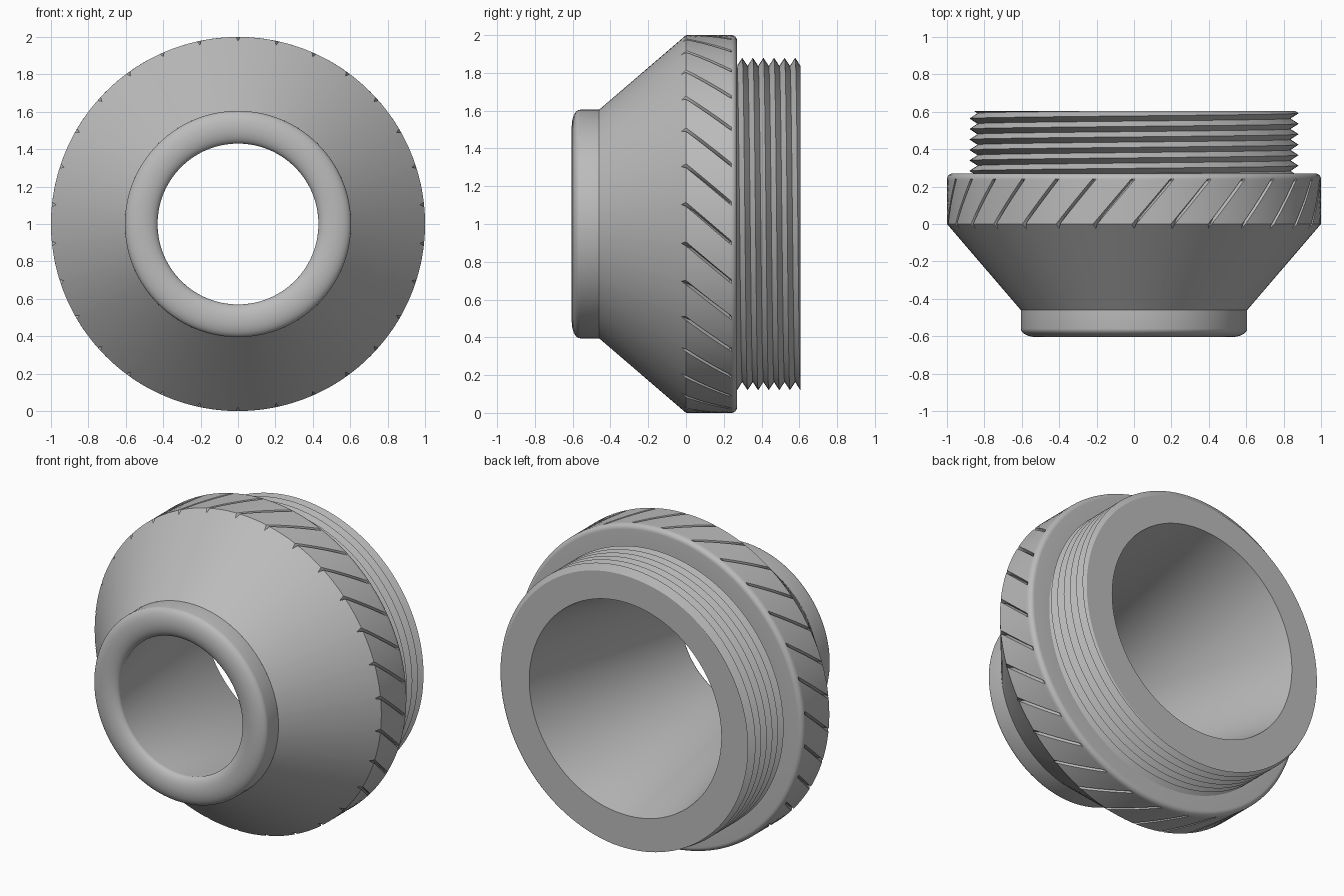
import bpy, bmesh
from math import sin, cos, pi, radians

cube = bpy.data.objects.get("Cube")
if cube:
    bpy.data.objects.remove(cube)

metal = bpy.data.materials.new("grey metal")
metal.use_nodes = True
GREY = (0.5, 0.5, 0.5, 1)
metal.diffuse_color = GREY
metal.node_tree.nodes["Principled BSDF"].inputs["Base Color"].default_value = GREY


def polar(r, y, t):
    """Point at radius r and angle t about the horizontal y axis."""
    return (r * sin(t), y, 1 + r * cos(t))


def skin(name, rows, wrap=True):
    """Cover successive rows of points with quads."""
    bm = bmesh.new()
    grid = [[bm.verts.new(p) for p in row] for row in rows]
    n = len(rows[0])
    for a, b in zip(grid, grid[1:]):
        for j in range(n if wrap else n - 1):
            k = (j + 1) % n
            bm.faces.new((a[j], a[k], b[k], b[j]))
    bmesh.ops.remove_doubles(bm, verts=bm.verts, dist=1e-5)
    bmesh.ops.dissolve_degenerate(bm, edges=bm.edges, dist=1e-5)
    mesh = bpy.data.meshes.new(name)
    bm.to_mesh(mesh)
    bm.free()
    mesh.materials.append(metal)
    obj = bpy.data.objects.new(name, mesh)
    bpy.context.collection.objects.link(obj)
    bpy.ops.object.select_all(action='DESELECT')
    obj.select_set(True)
    bpy.context.view_layer.objects.active = obj
    bpy.ops.object.shade_smooth_by_angle(angle=radians(30))
    return obj


def lathe(name, profile, steps=128):
    return skin(name, [[polar(r, y, 2 * pi * j / steps) for j in range(steps)]
                       for r, y in profile])


BACK, SHOULDER, BORE = 0.605, 0.27, 0.67

# Tapered bore running into the rounded front lip
lip = [(0.5175 - 0.0875 * cos(pi * i / 16), -0.56 - 0.045 * sin(pi * i / 16))
       for i in range(17)]
lathe("bore_and_lip", [(BORE, BACK)] + lip + [(0.605, -0.46)])

# Cone and collar with slanted V grooves
GROOVES, HALF, DEPTH, GROOVE_END = 30, 0.011, 0.022, 0.245
step = 2 * pi / GROOVES
offsets = [-HALF, 0, HALF] + [HALF + (step - 2 * HALF) * i / 4 for i in (1, 2, 3)]


def collar_row(r, y, groove=0.0, run_out=0.0):
    """Ring of the collar, pushed in by groove at each groove centre."""
    twist = step * min(max(y, 0), GROOVE_END) / GROOVE_END
    return [polar(r - (groove if i == 1 else 0),
                  y - (run_out if i == 1 else 0), g * step + o + twist)
            for g in range(GROOVES) for i, o in enumerate(offsets)]


slope = 0.46 / 0.395
rows = [collar_row(0.605, -0.46),
        collar_row(1 - 1.2 * DEPTH, -1.2 * DEPTH * slope),
        collar_row(1, 0, DEPTH, DEPTH * slope)]
rows += [collar_row(1, 0.23 * i / 7, DEPTH) for i in range(1, 8)]
rows += [collar_row(1, 0.24)]
rows += [collar_row(0.97 + 0.03 * cos(a), 0.24 + 0.03 * sin(a))
         for a in (pi * i / 12 for i in range(1, 7))]
rows += [collar_row(0.83, SHOULDER)]
skin("cone_and_grooved_collar", rows)

# Helical thread closed by the flat back face
PITCH, ROOT, CREST, TURN = 0.056, 0.837, 0.88, 128


def thread_point(k, j):
    t = j / TURN
    y = min(max(SHOULDER + PITCH * (k / 2 - 1 + t), SHOULDER), BACK)
    phase = ((y - SHOULDER) / PITCH - t) % 1
    r = ROOT + (CREST - ROOT) * (1 - abs(2 * phase - 1))
    return polar(r, y, 2 * pi * t)


count = int(2 * (BACK - SHOULDER) / PITCH) + 4
rows = [[thread_point(k, j) for j in range(TURN + 1)] for k in range(count)]
rows.append([polar(BORE, BACK, 2 * pi * j / TURN) for j in range(TURN + 1)])
skin("threaded_end", rows, wrap=False)
